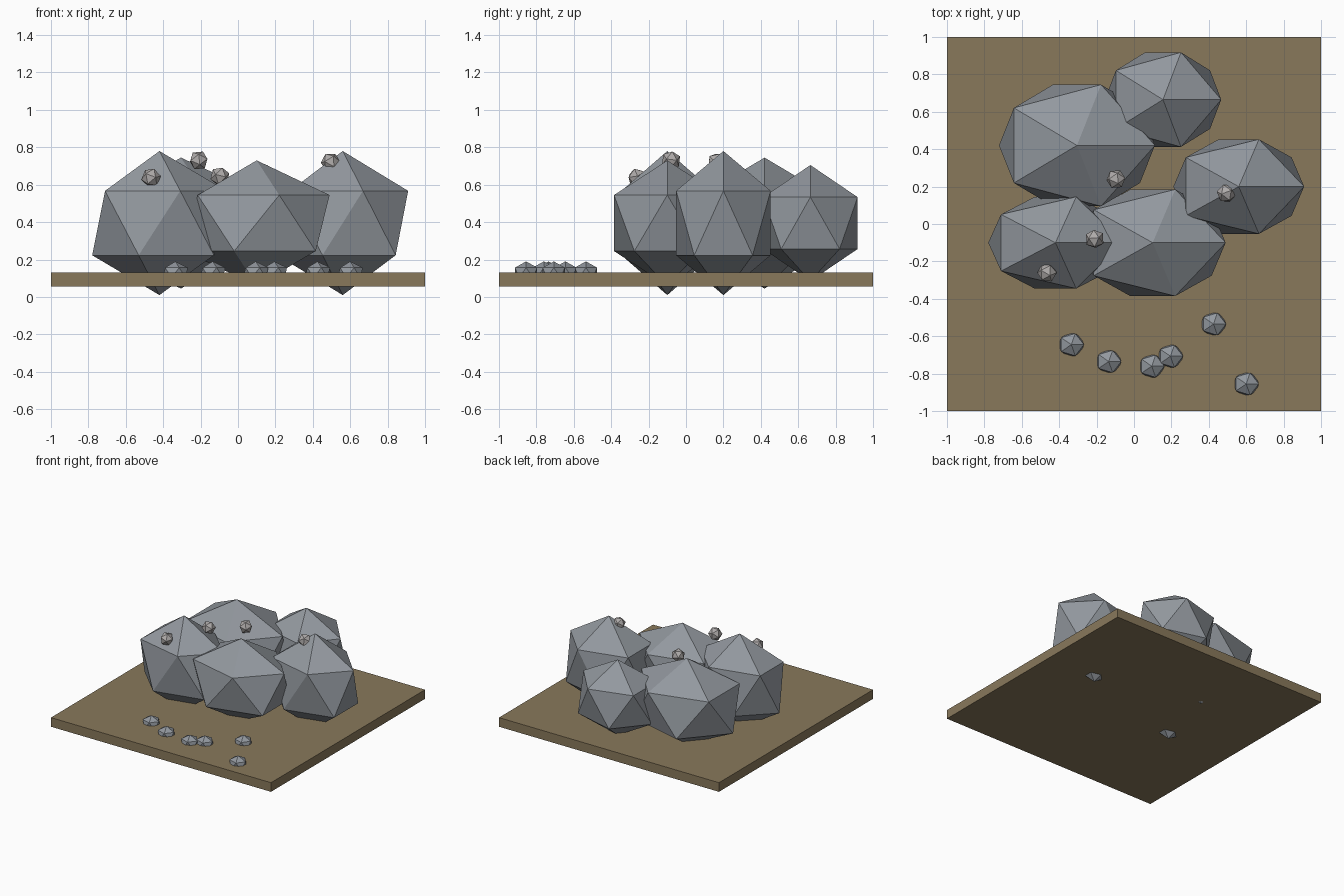
import bpy
import math

if "Cube" in bpy.data.objects:
    bpy.data.objects.remove(bpy.data.objects["Cube"])


def material(name, rgb):
    m = bpy.data.materials.new(name)
    m.diffuse_color = (*rgb, 1.0)
    m.use_nodes = True
    m.node_tree.nodes["Principled BSDF"].inputs["Base Color"].default_value = m.diffuse_color
    return m


EARTH = material("earth_brown", (0.25, 0.19, 0.105))
STONE = material("stone_grey", (0.29, 0.315, 0.345))
PALE = material("pale_grey", (0.42, 0.40, 0.395))


def rock(name, center, radii, mat, turn=(0, 0, 0)):
    """A flat-faced, twenty-sided stone."""
    bpy.ops.mesh.primitive_ico_sphere_add(
        subdivisions=1, radius=1, location=center,
        rotation=[math.radians(a) for a in turn])
    ob = bpy.context.object
    ob.name = name
    ob.scale = radii
    ob.data.materials.append(mat)
    return ob


# Ground slab
bpy.ops.mesh.primitive_cube_add(size=1, location=(0, 0, 0.0925))
slab = bpy.context.object
slab.name = "ground_slab"
slab.scale = (2, 2, 0.075)
slab.data.materials.append(EARTH)

# Large boulders, all sunk to the same centre height
BOULDERS = [
    ("boulder_front_left", -0.42, -0.10, (0.402, 0.288, 0.385)),
    ("boulder_front", 0.10, -0.10, (0.436, 0.335, 0.335)),
    ("boulder_right", 0.56, 0.20, (0.391, 0.297, 0.385)),
    ("boulder_back_left", -0.305, 0.42, (0.466, 0.382, 0.35)),
    ("boulder_back", 0.155, 0.665, (0.348, 0.297, 0.31)),
]
for name, x, y, radii in BOULDERS:
    rock(name, (x, y, 0.395), radii, STONE)

# Flattened pebbles half buried in the slab
PEBBLES = [(-0.335, -0.645), (-0.135, -0.735), (0.095, -0.76),
           (0.195, -0.707), (0.425, -0.535), (0.60, -0.855)]
for i, (x, y) in enumerate(PEBBLES):
    rock(f"ground_pebble_{i + 1}", (x, y, 0.13), (0.075, 0.07, 0.06), STONE)

# Small pale stones resting on the boulders
TOP_STONES = [
    ((-0.465, -0.26, 0.637), (20, 15, 10)),
    ((-0.21, -0.08, 0.73), (10, 25, 40)),
    ((-0.097, 0.24, 0.645), (30, 5, 20)),
    ((0.495, 0.165, 0.72), (15, 30, 60)),
]
for i, (pos, turn) in enumerate(TOP_STONES):
    rock(f"top_stone_{i + 1}", pos, (0.053, 0.053, 0.053), PALE, turn)
